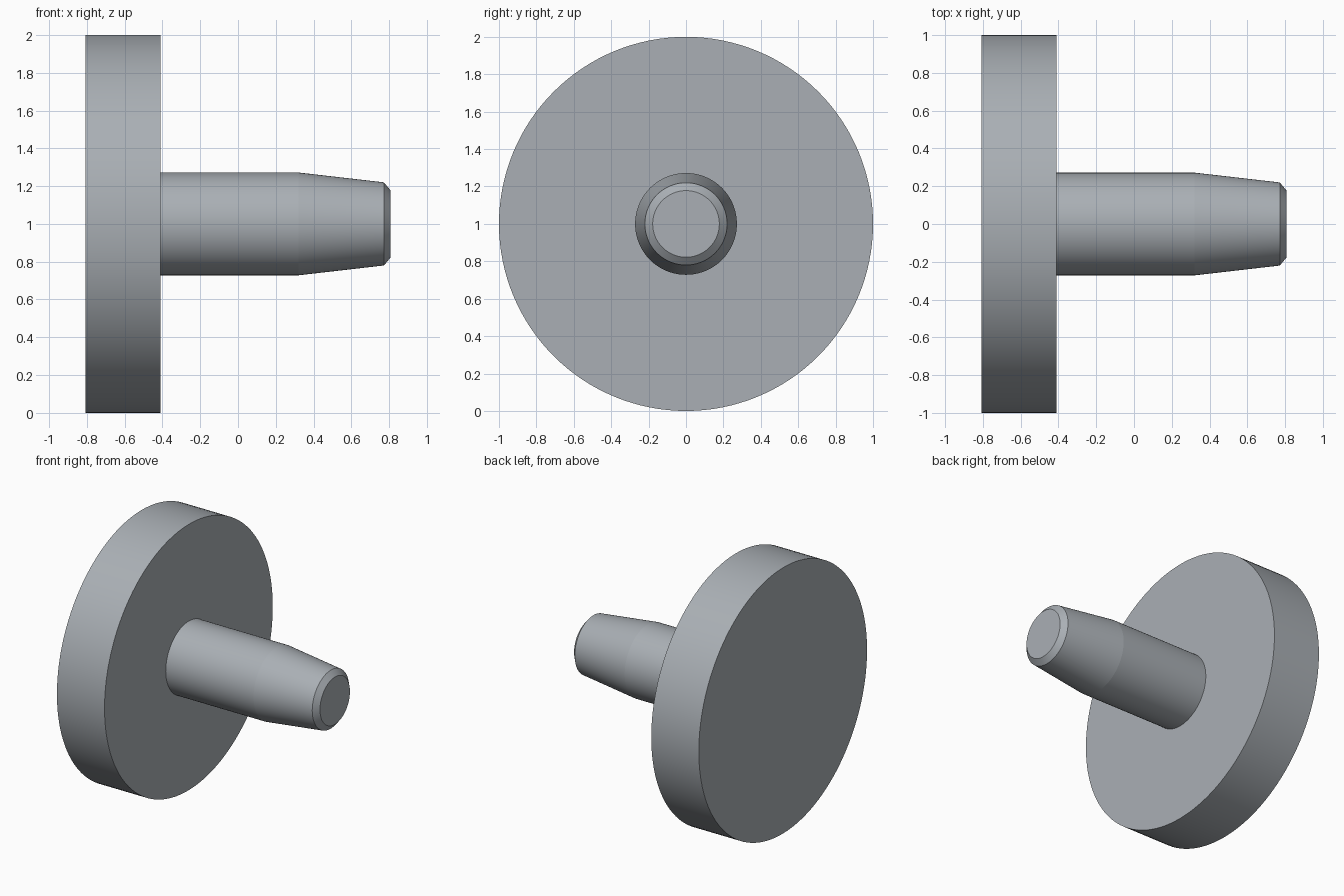
import bpy, bmesh, math

if "Cube" in bpy.data.objects:
    bpy.data.objects.remove(bpy.data.objects["Cube"])

steel = bpy.data.materials.new("brushed_grey_metal")
steel.diffuse_color = (0.40, 0.43, 0.46, 1)
steel.use_nodes = True
steel.node_tree.nodes["Principled BSDF"].inputs["Base Color"].default_value = steel.diffuse_color

SIDES = 128
AXIS_Z = 1.0


def lathe_x(name, profile):
    """Closed solid turned about the x axis from (x, radius) points."""
    bm = bmesh.new()
    rings = []
    for x, r in profile:
        rings.append([bm.verts.new((x, r * math.cos(2 * math.pi * i / SIDES),
                                    AXIS_Z + r * math.sin(2 * math.pi * i / SIDES)))
                      for i in range(SIDES)])
    for a, b in zip(rings, rings[1:]):
        for i in range(SIDES):
            j = (i + 1) % SIDES
            bm.faces.new((a[i], a[j], b[j], b[i]))
    bm.faces.new(rings[0])
    bm.faces.new(rings[-1])
    bmesh.ops.recalc_face_normals(bm, faces=bm.faces)
    mesh = bpy.data.meshes.new(name)
    bm.to_mesh(mesh)
    bm.free()
    mesh.materials.append(steel)
    obj = bpy.data.objects.new(name, mesh)
    bpy.context.collection.objects.link(obj)
    bpy.ops.object.select_all(action='DESELECT')
    obj.select_set(True)
    bpy.context.view_layer.objects.active = obj
    bpy.ops.object.shade_smooth_by_angle(angle=math.radians(5))
    return obj


# Wide flat head
lathe_x("disc_head", [(-0.807, 1.0), (-0.411, 1.0)])

# Pin: straight shank, gentle taper, chamfered tip
lathe_x("tapered_pin", [(-0.45, 0.272), (0.32, 0.272), (0.772, 0.22), (0.807, 0.178)])
